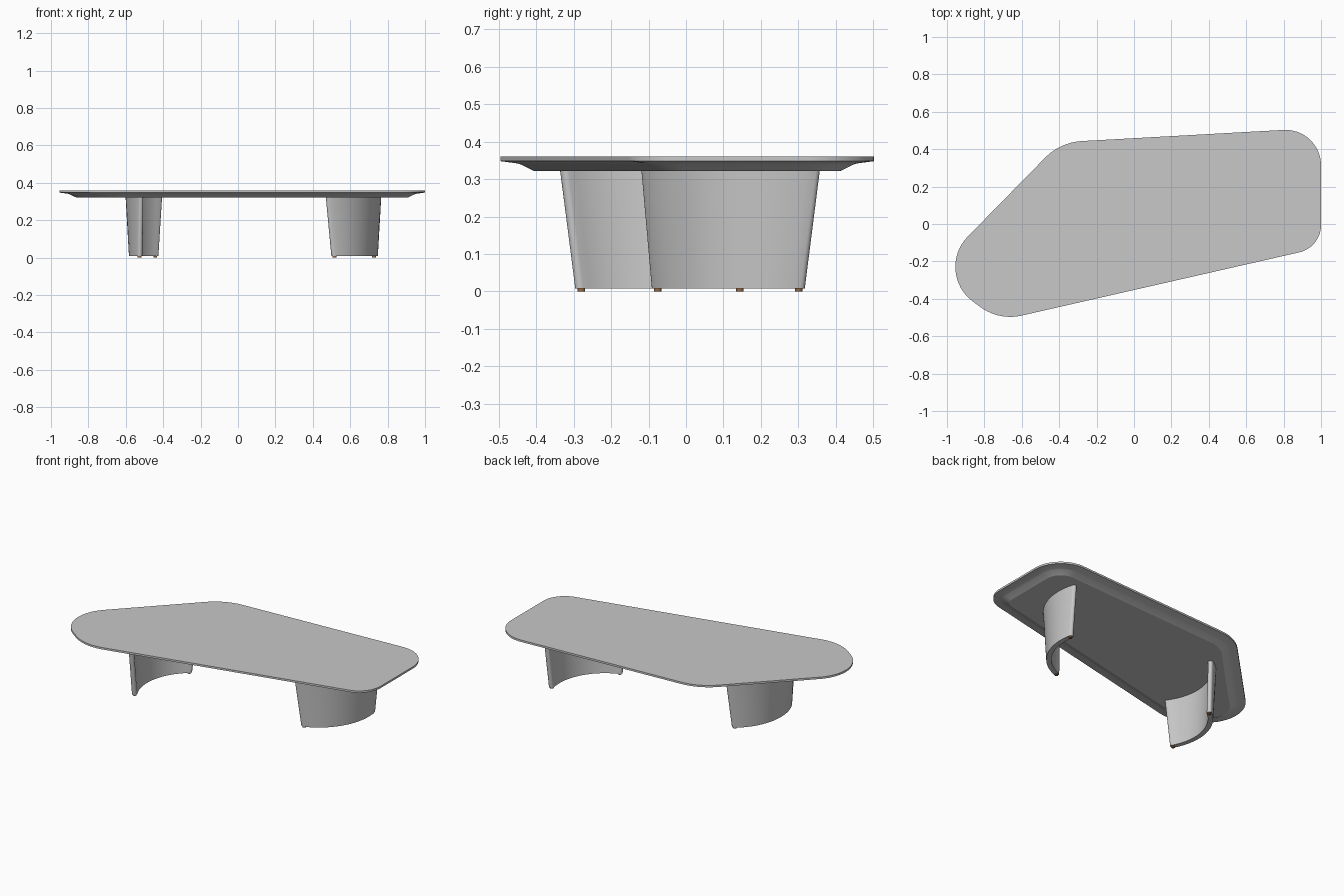
import bpy, bmesh, math
from mathutils import Vector

cube = bpy.data.objects.get("Cube")
if cube:
    bpy.data.objects.remove(cube, do_unlink=True)


def material(name, rgb):
    m = bpy.data.materials.new(name)
    m.use_nodes = True
    m.diffuse_color = (*rgb, 1)
    m.node_tree.nodes["Principled BSDF"].inputs["Base Color"].default_value = (*rgb, 1)
    return m


grey = material("light_grey", (0.58, 0.58, 0.58))
brown = material("brown", (0.3, 0.14, 0.05))


def loft(name, sections, mat):
    """Skin matching closed rings (list of Vector lists, bottom to top) and cap both ends."""
    bm = bmesh.new()
    rings = [[bm.verts.new(p) for p in ring] for ring in sections]
    n = len(rings[0])
    for low, high in zip(rings, rings[1:]):
        for i in range(n):
            j = (i + 1) % n
            bm.faces.new((low[i], low[j], high[j], high[i]))
    bm.faces.new(rings[0][::-1])
    bm.faces.new(rings[-1])
    bmesh.ops.recalc_face_normals(bm, faces=bm.faces)
    mesh = bpy.data.meshes.new(name)
    bm.to_mesh(mesh)
    bm.free()
    mesh.materials.append(mat)
    ob = bpy.data.objects.new(name, mesh)
    bpy.context.collection.objects.link(ob)
    bpy.ops.object.select_all(action='DESELECT')
    ob.select_set(True)
    bpy.context.view_layer.objects.active = ob
    bpy.ops.object.shade_smooth_by_angle(angle=math.radians(25))
    return ob


# Tabletop: irregular five-sided outline, each corner as x, y, radius (counter-clockwise)
CORNERS = [(1, 0.514, 0.19), (-0.394, 0.437, 0.3), (-1.076, -0.258, 0.23),
           (-0.721, -0.517, 0.27), (1, -0.125, 0.15)]


def outline(inset, z, steps=16):
    ring = []
    pts = [Vector(c[:2]) for c in CORNERS]
    for i, (p, corner) in enumerate(zip(pts, CORNERS)):
        r = corner[2]
        u = (p - pts[i - 1]).normalized()
        v = (pts[(i + 1) % len(pts)] - p).normalized()
        turn = math.atan2(u.x * v.y - u.y * v.x, u.dot(v))
        centre = p + (v - u).normalized() * r / math.cos(turn / 2)
        start = math.atan2(-u.x, u.y)
        for k in range(steps + 1):
            a = start + turn * k / steps
            ring.append(Vector((centre.x + (r - inset) * math.cos(a),
                                centre.y + (r - inset) * math.sin(a), z)))
    return ring


EDGE = [(0.09, 0.322), (0.055, 0.339), (0.045, 0.342), (0, 0.348), (0, 0.36)]
loft("tabletop", [outline(d, z) for d, z in EDGE], grey)


# Legs: curved panels with rounded ends, flaring towards the top
THICK = 0.03


def panel_ring(centre, facing, radius, half, z, steps=24, cap=8):
    mid = radius - THICK / 2
    half -= THICK / 2 / mid
    polar = []
    for side in (1, -1):
        for k in range(steps):
            polar.append((mid + side * THICK / 2, side * half * (2 * k / steps - 1)))
        for k in range(cap):
            a = math.pi * k / cap
            polar.append((mid + side * THICK / 2 * math.cos(a),
                          side * (half + THICK / 2 * math.sin(a) / mid)))
    return [Vector((centre[0] + r * math.cos(facing + a),
                    centre[1] + r * math.sin(facing + a), z)) for r, a in polar]


def leg(name, centre, facing_deg):
    facing = math.radians(facing_deg)
    low, high = math.radians(43), math.radians(49)
    loft(name, [panel_ring(centre, facing, 0.35, low, 0.008),
                panel_ring(centre, facing, 0.368, high, 0.324)], grey)
    # Small round feet under both ends
    for label, side in (("a", -1), ("b", 1)):
        a = facing + side * (low - 0.05)
        x = centre[0] + 0.335 * math.cos(a)
        y = centre[1] + 0.335 * math.sin(a)
        circle = [2 * math.pi * k / 16 for k in range(16)]
        loft(name + "_foot_" + label,
             [[Vector((x + 0.01 * math.cos(t), y + 0.01 * math.sin(t), z)) for t in circle]
              for z in (0, 0.009)], brown)


leg("left_leg", (0.398, 0.238), -29.3)
leg("right_leg", (-0.233, -0.118), 168.7)
